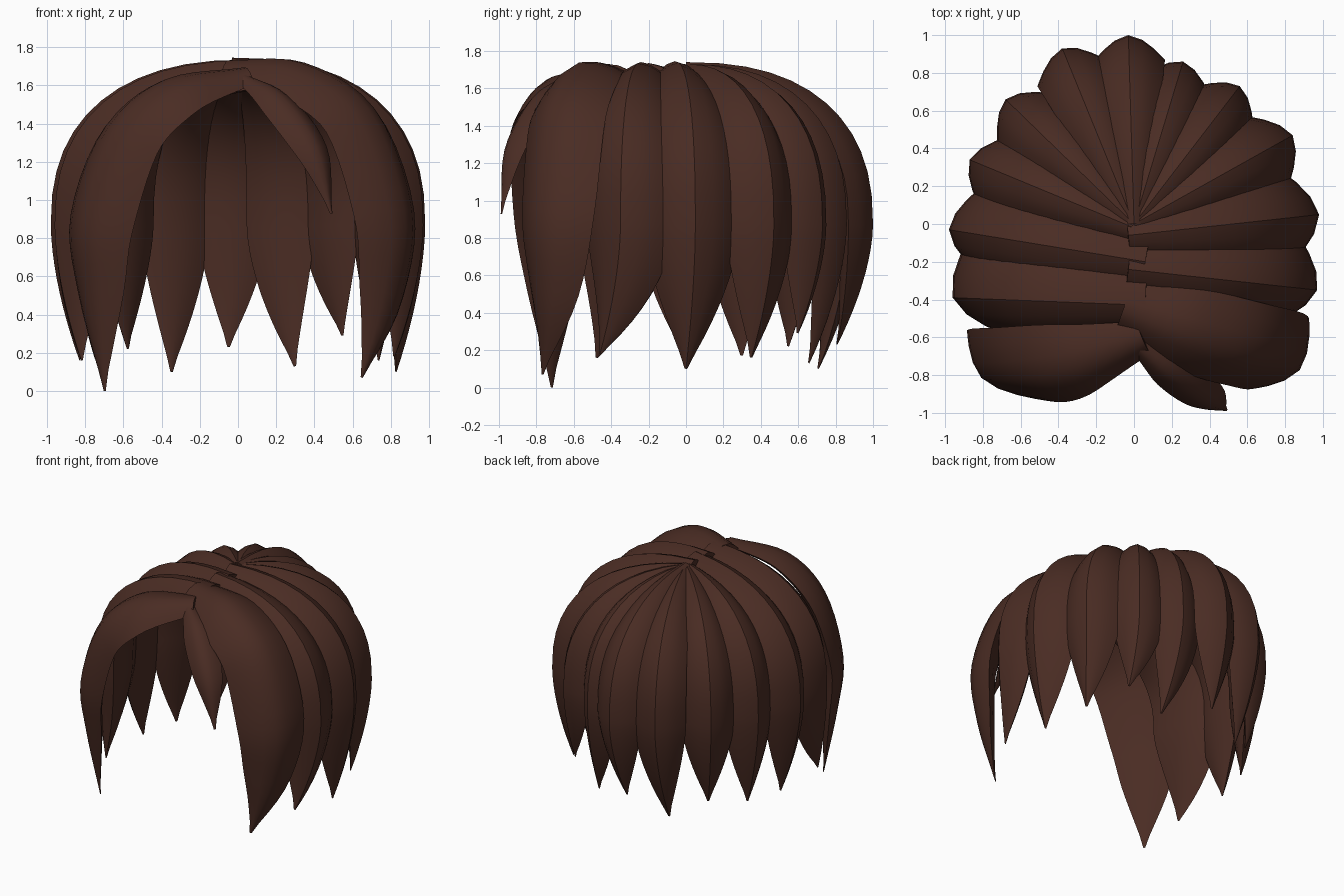
import bpy, bmesh, math
from mathutils import Vector

if "Cube" in bpy.data.objects:
    bpy.data.objects.remove(bpy.data.objects["Cube"])

hair = bpy.data.materials.new("dark brown")
hair.diffuse_color = (0.068, 0.025, 0.017, 1)
hair.use_nodes = True
hair.node_tree.nodes["Principled BSDF"].inputs["Base Color"].default_value = hair.diffuse_color

# cross-section of a lock: (across, depth); domed outside, shallower inside
SECTION = [(math.cos(math.pi * i / 8), 1 - abs(math.cos(math.pi * i / 8)) ** 1.7) for i in range(9)]
SECTION += [(-0.6, -0.2), (0, -0.32), (0.6, -0.2)]


def build_lock(name, samples, bulge=0.36):
    """samples: (point on outer ridge, width)"""
    bm = bmesh.new()
    rings = []
    n = len(samples)
    for i, (p, w) in enumerate(samples):
        t = (samples[min(i + 1, n - 1)][0] - samples[max(i - 1, 0)][0]).normalized()
        out = Vector((p.x, p.y + 0.05, 1.6 * max(0, p.z - 0.8)))
        out = (out - t * out.dot(t)).normalized()
        side = t.cross(out)
        w = max(w, 0.015)
        rings.append([bm.verts.new(p + side * (u * w / 2) + out * ((d - 1) * w * bulge))
                      for u, d in SECTION])
    k = len(SECTION)
    for a, b in zip(rings, rings[1:]):
        for j in range(k):
            bm.faces.new((a[j], a[(j + 1) % k], b[(j + 1) % k], b[j]))
    bm.faces.new(rings[0])
    bm.faces.new(rings[-1])
    bmesh.ops.recalc_face_normals(bm, faces=bm.faces)
    me = bpy.data.meshes.new(name)
    bm.to_mesh(me)
    bm.free()
    me.materials.append(hair)
    ob = bpy.data.objects.new(name, me)
    bpy.context.collection.objects.link(ob)
    bpy.ops.object.select_all(action='DESELECT')
    bpy.context.view_layer.objects.active = ob
    ob.select_set(True)
    bpy.ops.object.shade_smooth_by_angle(angle=math.radians(40))


def crown_lock(name, root, outer, tip, w0, wm, zr=1.73, zo=0.87, e=2 / 2.4):
    """Lock arching from the parting over the head, then curling in to its tip."""
    r, o, t = Vector((*root, zr)), Vector((*outer, zo)), Vector(tip)
    out = []
    for i in range(13):
        a = math.pi / 2 * i / 12
        f, g = math.sin(a) ** e, max(0, math.cos(a)) ** e
        p = r.lerp(o, f)
        p.z = zo + (zr - zo) * g
        out.append((p, w0 + (wm - w0) * f ** 0.85))
    for i in range(1, 11):
        s = i / 10
        p = o.lerp(t, s ** 1.7)
        p.z = zo + (t.z - zo) * s
        out.append((p, wm * (1 - s ** 1.7)))
    build_lock(name, out)


def free_lock(name, pts, bulge=0.3):
    """Lock through x, y, z, width points (Catmull-Rom)."""
    v = [Vector(p) for p in pts]
    v = [2 * v[0] - v[1]] + v + [2 * v[-1] - v[-2]]
    out = []
    for i in range(1, len(v) - 2):
        a, b, c, d = v[i - 1:i + 3]
        for s in range(5 + (i == len(v) - 3)):
            t = s / 5
            q = 0.5 * (2 * b + (c - a) * t + (2 * a - 5 * b + 4 * c - d) * t ** 2
                       + (3 * b - a - 3 * c + d) * t ** 3)
            out.append((Vector(q[:3]), q[3]))
    build_lock(name, out, bulge)


# locks fanning out around the back and sides
crown_lock("back_lock", (0.0, 0.0), (-0.03, 1.0), (-0.05, 0.81, 0.23), 0.14, 0.38, 1.74)
crown_lock("back_right_lock_1", (0.0, 0.0), (0.26, 0.86), (0.30, 0.66, 0.13), 0.1, 0.37)
crown_lock("back_right_lock_2", (0.0, 0.0), (0.56, 0.73), (0.55, 0.60, 0.29), 0.1, 0.37)
crown_lock("back_right_lock_3", (0.0, 0.0), (0.84, 0.47), (0.74, 0.35, 0.16), 0.12, 0.42)
crown_lock("right_lock_1", (-0.03, -0.06), (0.98, 0.05), (0.83, 0.0, 0.10), 0.22, 0.52, 1.745)
crown_lock("right_lock_2", (-0.03, -0.24), (0.97, -0.35), (0.82, -0.46, 0.18), 0.28, 0.49, 1.74)
crown_lock("back_left_lock_1", (0.0, 0.0), (-0.38, 0.93), (-0.35, 0.71, 0.10), 0.1, 0.39)
crown_lock("back_left_lock_2", (0.0, 0.0), (-0.68, 0.66), (-0.58, 0.55, 0.22), 0.1, 0.39)
crown_lock("back_left_lock_3", (0.0, -0.02), (-0.87, 0.34), (-0.75, 0.30, 0.17), 0.14, 0.41)
crown_lock("left_lock_1", (0.06, -0.2), (-0.98, -0.03), (-0.83, 0.0, 0.16), 0.34, 0.45, 1.735)
crown_lock("left_lock_2", (0.06, -0.43), (-0.96, -0.39), (-0.82, -0.48, 0.16), 0.32, 0.56, 1.73)

# locks framing the face
free_lock("front_right_lock", [(-0.06, -0.46, 1.73, 0.28), (0.32, -0.60, 1.72, 0.46),
                               (0.68, -0.71, 1.48, 0.50), (0.87, -0.77, 0.95, 0.50),
                               (0.82, -0.77, 0.5, 0.35), (0.65, -0.77, 0.07, 0)], 0.28)
free_lock("front_left_lock", [(0.05, -0.62, 1.69, 0.2), (-0.35, -0.77, 1.62, 0.44),
                              (-0.64, -0.82, 1.37, 0.50), (-0.80, -0.82, 0.9, 0.49),
                              (-0.78, -0.78, 0.5, 0.35), (-0.70, -0.72, 0.0, 0)], 0.25)
free_lock("forehead_strand", [(0.02, -0.66, 1.66, 0.08), (0.22, -0.82, 1.55, 0.22),
                              (0.41, -0.96, 1.28, 0.20), (0.49, -0.99, 0.93, 0)], 0.3)
